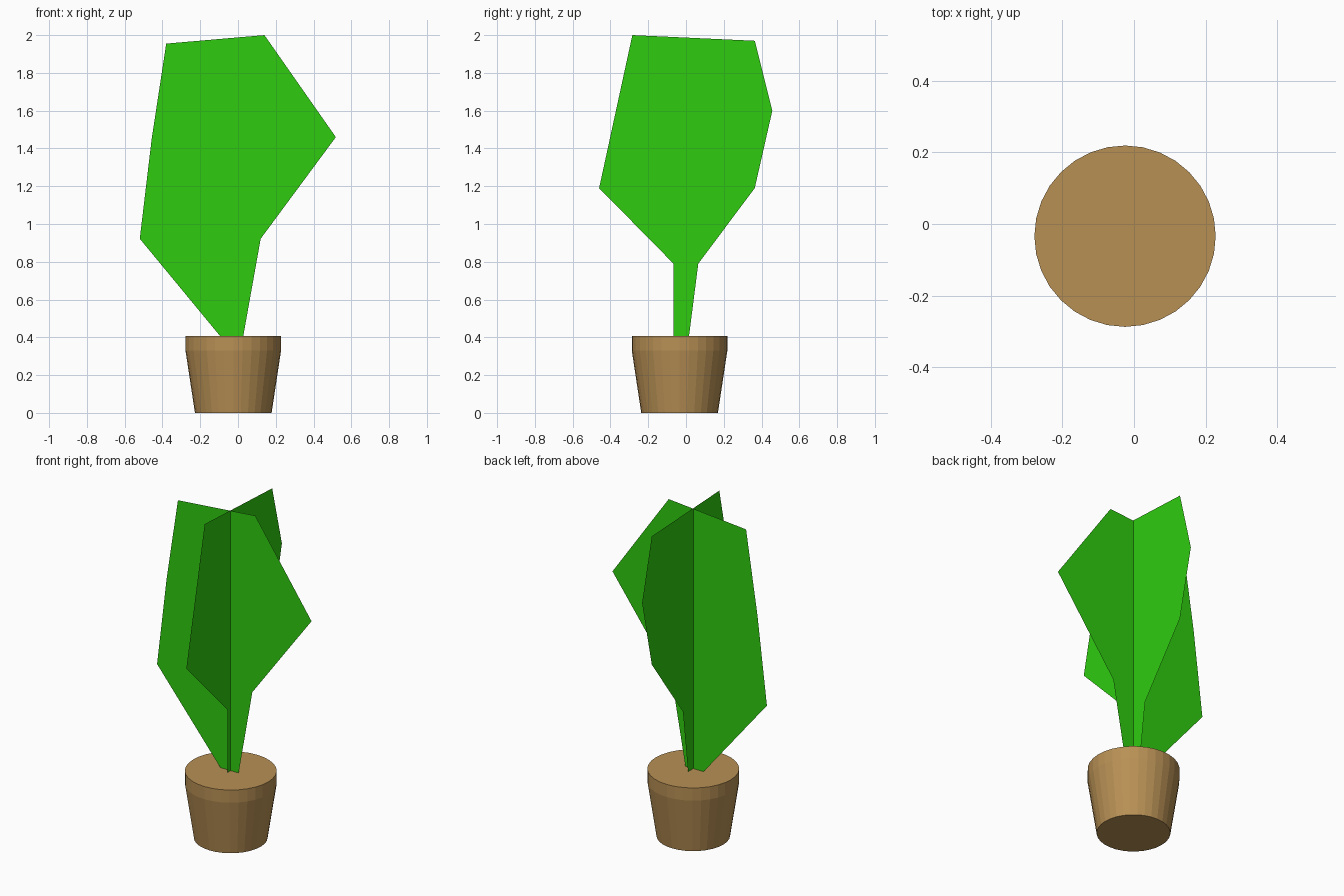
import bpy, bmesh, math

if "Cube" in bpy.data.objects:
    bpy.data.objects.remove(bpy.data.objects["Cube"])

CX, CY = -0.025, -0.034
SIDES = 32


def material(name, rgb):
    m = bpy.data.materials.new(name)
    m.diffuse_color = (*rgb, 1)
    m.use_nodes = True
    m.node_tree.nodes["Principled BSDF"].inputs["Base Color"].default_value = m.diffuse_color
    return m


def add_object(name, bm, mat):
    me = bpy.data.meshes.new(name)
    bm.to_mesh(me)
    bm.free()
    me.materials.append(mat)
    ob = bpy.data.objects.new(name, me)
    bpy.context.collection.objects.link(ob)
    return ob


def leaf(name, outline, mat):
    bm = bmesh.new()
    bm.faces.new([bm.verts.new(p) for p in outline])
    return add_object(name, bm, mat)


green = material("leaf_green", (0.028, 0.60, 0.005))
clay = material("pot_brown", (0.48, 0.28, 0.09))

# Pot: tapered body with a straight rim, closed top and bottom
bm = bmesh.new()
rings = []
for r, z in [(0.203, 0), (0.253, 0.33), (0.253, 0.407)]:
    rings.append([bm.verts.new((CX + r * math.cos(2 * math.pi * i / SIDES),
                                CY + r * math.sin(2 * math.pi * i / SIDES), z))
                  for i in range(SIDES)])
for a, b in zip(rings, rings[1:]):
    for i in range(SIDES):
        j = (i + 1) % SIDES
        bm.faces.new((a[i], a[j], b[j], b[i]))
bm.faces.new(rings[0][::-1])
bm.faces.new(rings[-1])
add_object("pot", bm, clay)

# Wide leaf facing the front
front = [(-0.095, 0.407), (0.028, 0.407), (0.12, 0.922), (0.518, 1.46),
         (0.14, 2.0), (-0.38, 1.955), (-0.457, 1.45), (-0.52, 0.922)]
leaf("front_leaf", [(x, CY, z) for x, z in front], green)

# Crossing leaf facing the side
side = [(-0.066, 0.407), (0.016, 0.407), (0.065, 0.79), (0.364, 1.19),
        (0.457, 1.6), (0.364, 1.97), (-0.284, 2.0), (-0.46, 1.19), (-0.066, 0.79)]
leaf("side_leaf", [(CX, y, z) for y, z in side], green)
